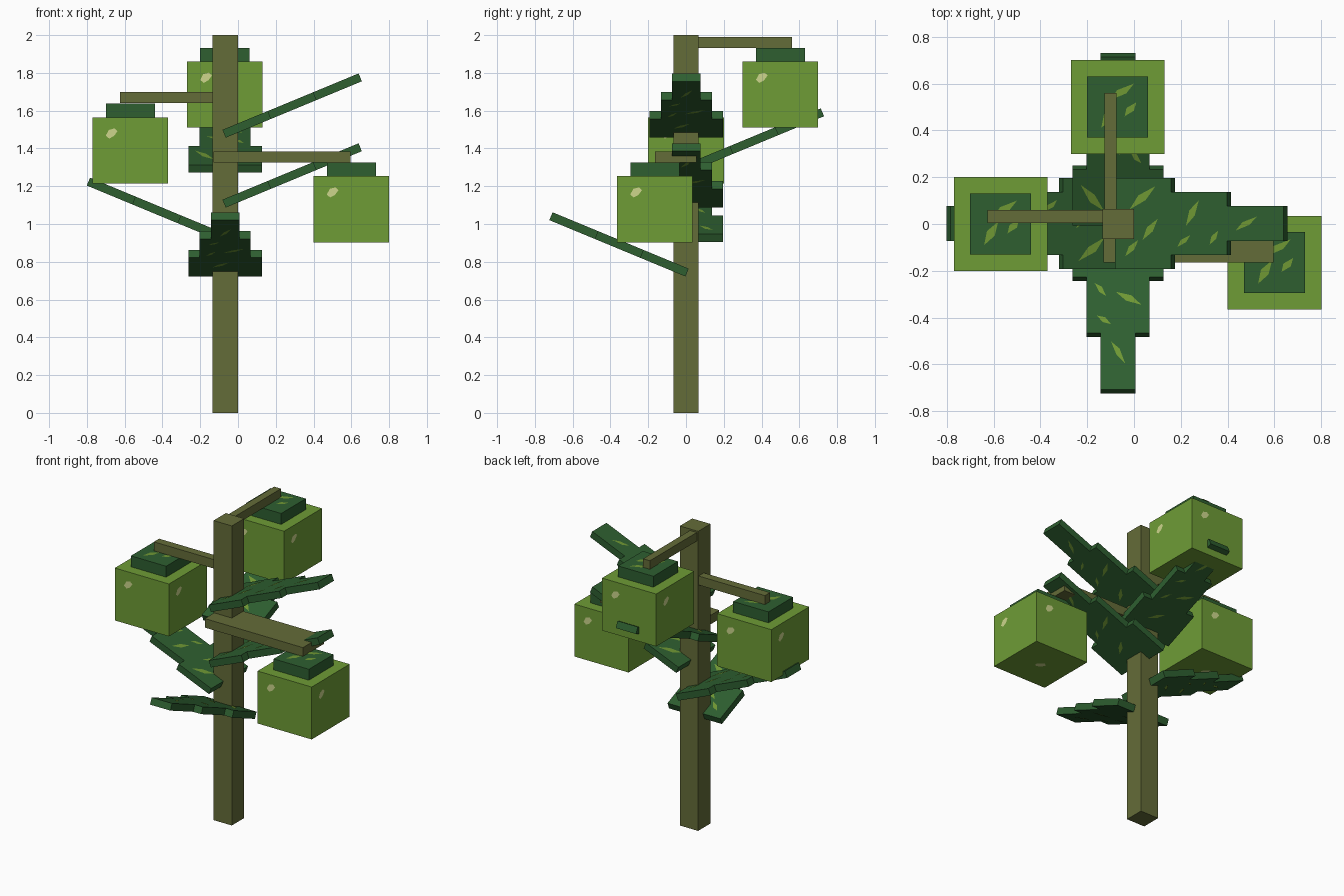
import bpy, bmesh, math
from mathutils import Matrix, Vector

if "Cube" in bpy.data.objects:
    bpy.data.objects.remove(bpy.data.objects["Cube"])


def srgb(r, g, b):
    def lin(c):
        c /= 255
        return c / 12.92 if c <= 0.04045 else ((c + 0.055) / 1.055) ** 2.4
    return (lin(r), lin(g), lin(b), 1)


def material(name, rgb):
    m = bpy.data.materials.new(name)
    m.diffuse_color = srgb(*rgb)
    m.use_nodes = True
    m.node_tree.nodes["Principled BSDF"].inputs["Base Color"].default_value = m.diffuse_color
    return m


BARK = material("olive bark", (100, 108, 56))
LEAF = material("dark leaf green", (46, 95, 48))
STREAK = material("light leaf streak", (112, 152, 52))
FRUIT = material("fruit green", (110, 156, 54))
SHINE = material("pale shine", (205, 214, 140))


def make_object(name, bm, mats):
    bmesh.ops.recalc_face_normals(bm, faces=[f for f in bm.faces if f.material_index == 0])
    me = bpy.data.meshes.new(name)
    bm.to_mesh(me)
    bm.free()
    for m in mats:
        me.materials.append(m)
    ob = bpy.data.objects.new(name, me)
    bpy.context.collection.objects.link(ob)
    return ob


def add_box(bm, lo, hi):
    lo, hi = Vector(lo), Vector(hi)
    bmesh.ops.create_cube(bm, size=1, matrix=Matrix.Translation((lo + hi) / 2)
                          @ Matrix.Diagonal((*(hi - lo), 1)))


def box(name, lo, hi, mat):
    bm = bmesh.new()
    add_box(bm, lo, hi)
    return make_object(name, bm, [mat])


def add_mark(bm, pts):
    """Thin painted patch, using the second material."""
    f = bm.faces.new([bm.verts.new(p) for p in pts])
    f.material_index = 1


def streak(u, v, du, dv, z, w=0.012):
    """Slim diagonal patch, pointed at both ends."""
    pts = [(u, v), (u + du * .55 + w, v + dv * .4), (u + du, v + dv), (u + du * .4 - w, v + dv * .6)]
    if dv < 0:
        pts.reverse()
    return [(a, b, z) for a, b in pts]


# Trunk and branches
box("trunk", (-0.135, -0.065, 0), (0, 0.065, 2), BARK)
box("left_branch", (-0.625, 0.005, 1.64), (-0.13, 0.06, 1.70), BARK)
box("right_branch", (-0.13, -0.165, 1.325), (0.595, 0.055, 1.385), BARK)
box("back_branch", (-0.125, 0.06, 1.932), (-0.075, 0.56, 1.99), BARK)


# Hanging cube fruits with leafy caps
def fruit(name, cx, cy, z0):
    bm = bmesh.new()
    add_box(bm, (cx - 0.2, cy - 0.2, z0), (cx + 0.2, cy + 0.2, z0 + 0.35))
    outline = [(-.03, -.012), (-.012, -.028), (.014, -.014), (.032, .012), (.016, .026), (-.014, .018)]
    for k in range(4):
        rot = Matrix.Rotation(k * math.pi / 2, 3, 'Z')
        add_mark(bm, [rot @ Vector((x - 0.1, -0.203, z + 0.265)) + Vector((cx, cy, z0))
                      for x, z in outline])
    add_mark(bm, [(cx + x, cy - y, z0 - 0.003) for x, y in outline])
    make_object(name, bm, [FRUIT, SHINE])

    bm = bmesh.new()
    add_box(bm, (-0.13, -0.13, 0.35), (0.13, 0.13, 0.423))
    for s in ((-.03, .03, .10, .07), (-.07, -.09, .06, .10), (.03, -.04, .05, .06)):
        add_mark(bm, streak(*s, 0.426))
    cap = make_object(name + "_cap", bm, [LEAF, STREAK])
    cap.location = (cx, cy, z0)


fruit("left_fruit", -0.57, 0, 1.215)
fruit("right_fruit", 0.60, -0.165, 0.903)
fruit("back_fruit", -0.07, 0.50, 1.51)


# Stepped, tilted leaves
def leaf(name, origin, turn):
    bm = bmesh.new()
    half = [(0, .195), (.26, .195), (.26, .135), (.52, .135), (.52, .075), (.78, .075)]
    outline = half[::-1] + [(u, -v) for u, v in half]
    face = bm.faces.new([bm.verts.new((u, v, 0)) for u, v in outline])
    ext = bmesh.ops.extrude_face_region(bm, geom=[face])
    bmesh.ops.translate(bm, vec=(0, 0, 0.045),
                        verts=[g for g in ext["geom"] if isinstance(g, bmesh.types.BMVert)])
    marks = [(.07, .06, .12, .10), (.05, -.14, .06, .07), (.13, -.07, .07, .09),
             (.33, -.01, .06, .11), (.29, -.10, .06, .05), (.44, -.09, .04, .06),
             (.56, -.03, .10, .06)]
    for m in marks:
        add_mark(bm, streak(*m, 0.048, 0.008))
        if m[0] > .1:
            add_mark(bm, streak(*m, -0.003, 0.004)[::-1])
    ob = make_object(name, bm, [LEAF, STREAK])
    ob.matrix_world = (Matrix.Translation(origin) @ Matrix.Rotation(math.radians(turn), 4, 'Z')
                       @ Matrix.Rotation(math.radians(-22.5), 4, 'Y'))


leaf("upper_right_leaf", (-0.065, 0.002, 1.457), 0)
leaf("lower_right_leaf", (-0.065, 0.002, 1.087), 0)
leaf("left_leaf", (-0.08, 0.002, 0.905), 180)
leaf("front_leaf", (-0.068, -0.003, 0.722), -90)
leaf("back_leaf", (-0.068, 0.01, 1.272), 90)
